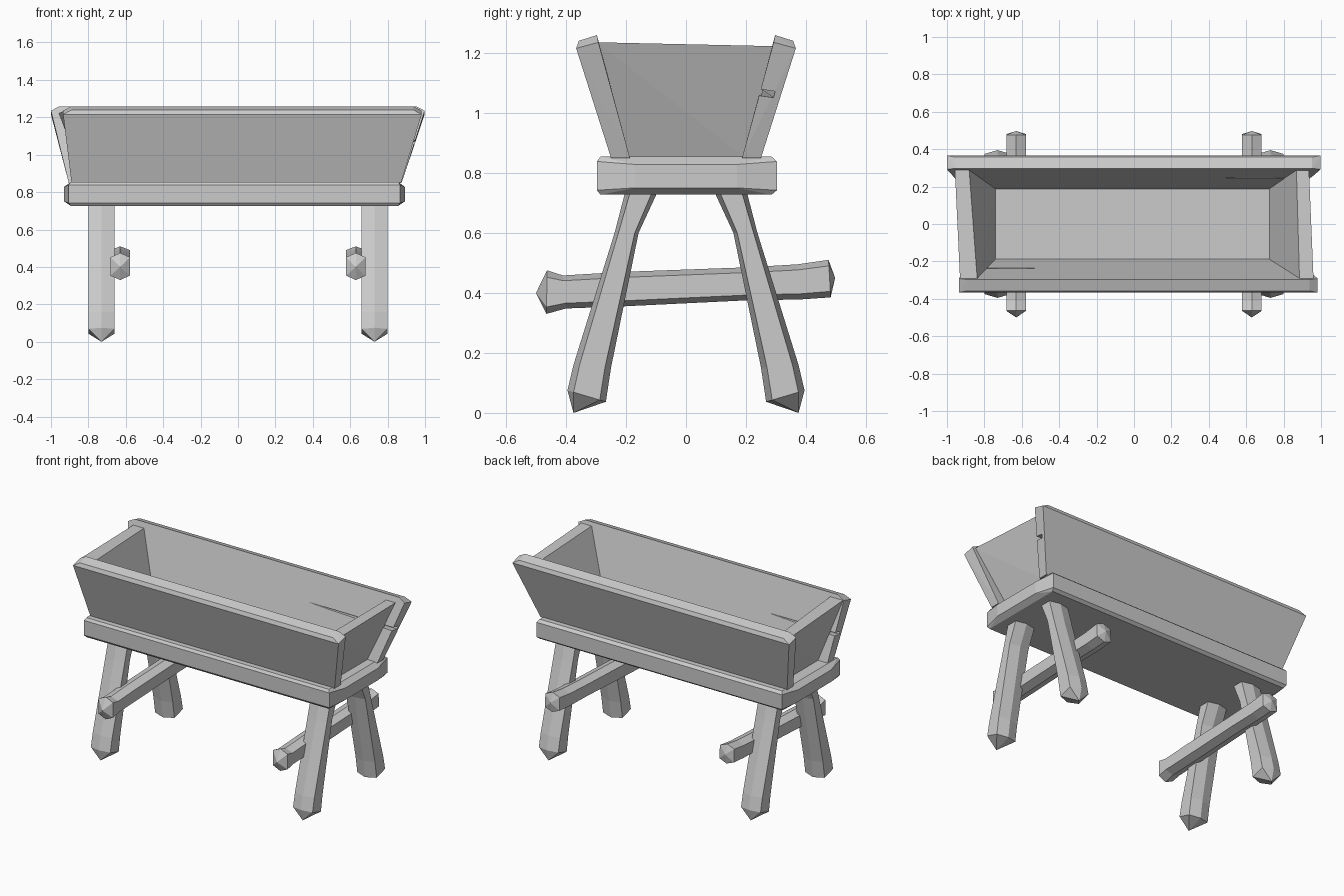
import bpy, bmesh
from mathutils import Vector

if "Cube" in bpy.data.objects:
    bpy.data.objects.remove(bpy.data.objects["Cube"])

wood = bpy.data.materials.new("grey wood")
wood.diffuse_color = (0.6, 0.6, 0.6, 1)
wood.use_nodes = True
wood.node_tree.nodes["Principled BSDF"].inputs["Base Color"].default_value = wood.diffuse_color


def finish(name, bm):
    bmesh.ops.recalc_face_normals(bm, faces=bm.faces)
    me = bpy.data.meshes.new(name)
    bm.to_mesh(me)
    bm.free()
    me.materials.append(wood)
    ob = bpy.data.objects.new(name, me)
    bpy.context.collection.objects.link(ob)
    return ob


def hull(name, pts):
    """Convex flat-faced block around the points."""
    bm = bmesh.new()
    for p in pts:
        bm.verts.new(p)
    res = bmesh.ops.convex_hull(bm, input=bm.verts)
    loose = [v for v in bm.verts if not v.link_faces]
    bmesh.ops.delete(bm, geom=loose, context='VERTS')
    bmesh.ops.dissolve_limit(bm, angle_limit=0.03, verts=bm.verts, edges=bm.edges)
    return finish(name, bm)


def beam(name, x, hx, sections, tips):
    """Six-sided beam in the yz plane; a section is a pair of opposite ridge points."""
    bm = bmesh.new()
    rings = []
    for a, b in sections:
        a, b = Vector((x, *a)), Vector((x, *b))
        ring = []
        for t, s in ((0, 0), (.16, 1), (.84, 1), (1, 0), (.84, -1), (.16, -1)):
            ring.append(bm.verts.new(a.lerp(b, t) + Vector((s * hx, 0, 0))))
        rings.append(ring)
    for r, q in zip(rings, rings[1:]):
        for i in range(6):
            bm.faces.new((r[i], r[(i + 1) % 6], q[(i + 1) % 6], q[i]))
    for ring, tip in zip((rings[0], rings[-1]), tips):
        if tip is None:
            bm.faces.new(ring)
        else:
            v = bm.verts.new((x, *tip))
            for i in range(6):
                bm.faces.new((ring[i], ring[(i + 1) % 6], v))
    return finish(name, bm)


# thick base slab with chamfered ends
pts = []
for x, d in ((-0.93, 1), (0.892, -1)):
    for s in (-1, 1):
        pts += [(x, s * .17, .75), (x, s * .17, .828)]
        pts += [(x + d * .025, s * .30 + .003, .742), (x + d * .025, s * .30 + .003, .838)]
        pts += [(x + d * .035, s * .285, .727), (x + d * .035, s * .285, .854)]
hull("base_slab", pts)


# leaning long boards (side: -1 front, 1 back)
def long_board(name, side, bx, tx):
    pts = []
    for xb, xt, d in ((bx[0], tx[0], 1), (bx[1], tx[1], -1)):
        pts += [(xb, side * .25, .85), (xb, side * .187, .85)]
        pts += [(xt, side * .366, 1.215), (xt, side * .292, 1.235)]
        pts += [(xt + d * .045, side * .357, 1.24), (xt + d * .045, side * .297, 1.259)]
    return hull(name, pts)


front = long_board("front_board", -1, (-.89, .872), (-.935, .982))
back = long_board("back_board", 1, (-.905, .875), (-1.0, .998))


# tapering splits on the inner faces of the long boards
def split(board, side, x_end, x_tip, z):
    y = lambda h: side * (.187 + (h - .85) * .272)
    pts = []
    for h in (z - .012, z + .012):
        pts += [(x_end, y(h) - side * .03, h), (x_end, y(h) + side * .055, h - .012)]
    pts += [(x_tip, y(z) - side * .012, z + .01), (x_tip, y(z) + side * .004, z + .01)]
    cut = hull(board.name + "_split_cutter", pts)
    cut.hide_render = True
    cut.hide_set(True)
    m = board.modifiers.new("split", 'BOOLEAN')
    m.operation = 'DIFFERENCE'
    m.solver = 'EXACT'
    m.object = cut


split(back, 1, 1.05, .34, 1.07)
split(front, -1, -1.05, -.43, 1.03)


# leaning end boards: outer and inner top x at front / back, bottom x
def end_board(name, top_front, top_back, bottom):
    pts = []
    for s, top, z in ((-1, top_front, 1.235), (1, top_back, 1.222)):
        for xt, xb in zip(top, bottom):
            pts += [(xt, s * .297, z), (xb, s * .195, .85)]
    hull(name, pts)


end_board("right_end_board", (.96, .885), (.935, .868), (.80, .722))
end_board("left_end_board", (-.93, -.838), (-.958, -.882), (-.82, -.74))

# four splayed legs and two cross bars
for sx, lr in ((-1, "left"), (1, "right")):
    for sy, fb in ((-1, "front"), (1, "back")):
        secs = [((.395, .075), (.267, .037)), ((.375, .16), (.25, .15)),
                ((.238, .60), (.158, .60)), ((.203, .735), (.10, .725)),
                ((.19, .78), (.09, .78))]
        secs = [[(sy * y, z) for y, z in s] for s in secs]
        beam(f"{fb}_{lr}_leg", sx * .73, .07, secs, [(sy * .375, 0), None])
    bar = [((-.465, .33), (-.463, .475)), ((-.40, .348), (-.41, .458)),
           ((-.21, .355), (-.21, .470)), ((.20, .375), (.20, .485)),
           ((.38, .378), (.37, .495)), ((.482, .385), (.475, .51))]
    beam(f"{lr}_cross_bar", sx * .63, .052, bar, [(-.5, .40), (.497, .45)])
